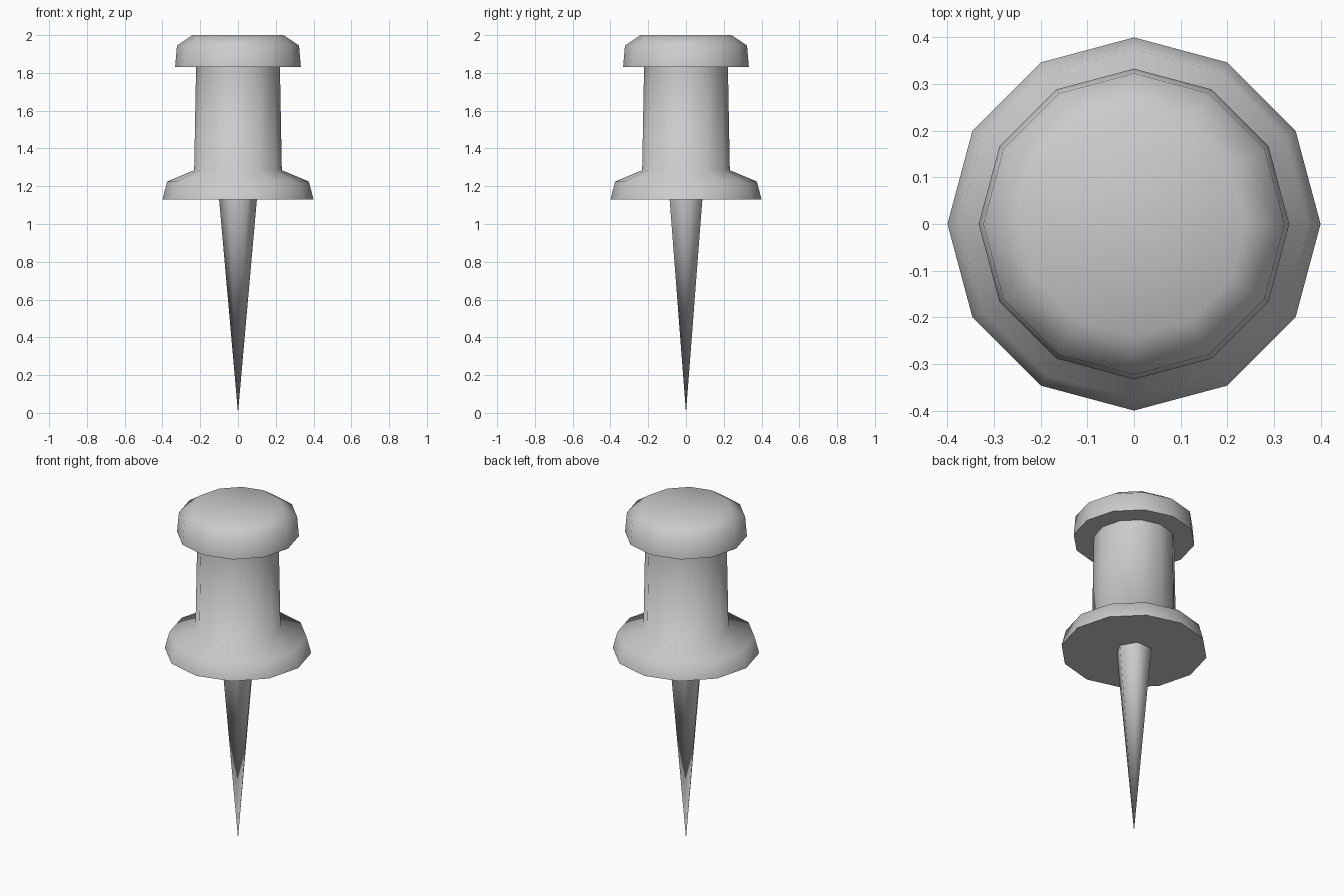
import bpy, bmesh
from math import radians
from mathutils import Matrix, Vector

cube = bpy.data.objects.get("Cube")
if cube:
    bpy.data.objects.remove(cube, do_unlink=True)

grey = bpy.data.materials.new("plain_grey")
grey.use_nodes = True
colour = (0.6, 0.6, 0.6, 1)
grey.diffuse_color = colour
grey.node_tree.nodes["Principled BSDF"].inputs["Base Color"].default_value = colour


def lathe(name, profile, sides):
    """Spin a (radius, height) profile around z into a smooth-shaded part."""
    bm = bmesh.new()
    points = [bm.verts.new((r, 0, z)) for r, z in profile]
    edges = [bm.edges.new(pair) for pair in zip(points, points[1:])]
    bmesh.ops.spin(bm, geom=points + edges, cent=(0, 0, 0), axis=(0, 0, 1),
                   angle=radians(360), steps=sides, use_merge=True)
    bmesh.ops.remove_doubles(bm, verts=bm.verts, dist=0.0001)
    # Close the open rims with flat caps
    bmesh.ops.holes_fill(bm, edges=[e for e in bm.edges if e.is_boundary], sides=0)
    bmesh.ops.recalc_face_normals(bm, faces=bm.faces)
    mesh = bpy.data.meshes.new(name)
    bm.to_mesh(mesh)
    bm.free()
    mesh.materials.append(grey)
    part = bpy.data.objects.new(name, mesh)
    bpy.context.collection.objects.link(part)
    bpy.ops.object.select_all(action="DESELECT")
    part.select_set(True)
    bpy.context.view_layer.objects.active = part
    bpy.ops.object.shade_smooth_by_angle(angle=radians(72))
    return part


# Handle: lower flange, grip and domed head in one turned piece
lathe("handle", [(0.40, 1.13), (0.375, 1.225), (0.232, 1.285), (0.222, 1.83),
                 (0.333, 1.83), (0.323, 1.945), (0.24, 2.0)], 12)

# Pin: six-sided spike tapering to a point
lathe("pin", [(0.0, 0.0), (0.10, 1.13)], 6)
